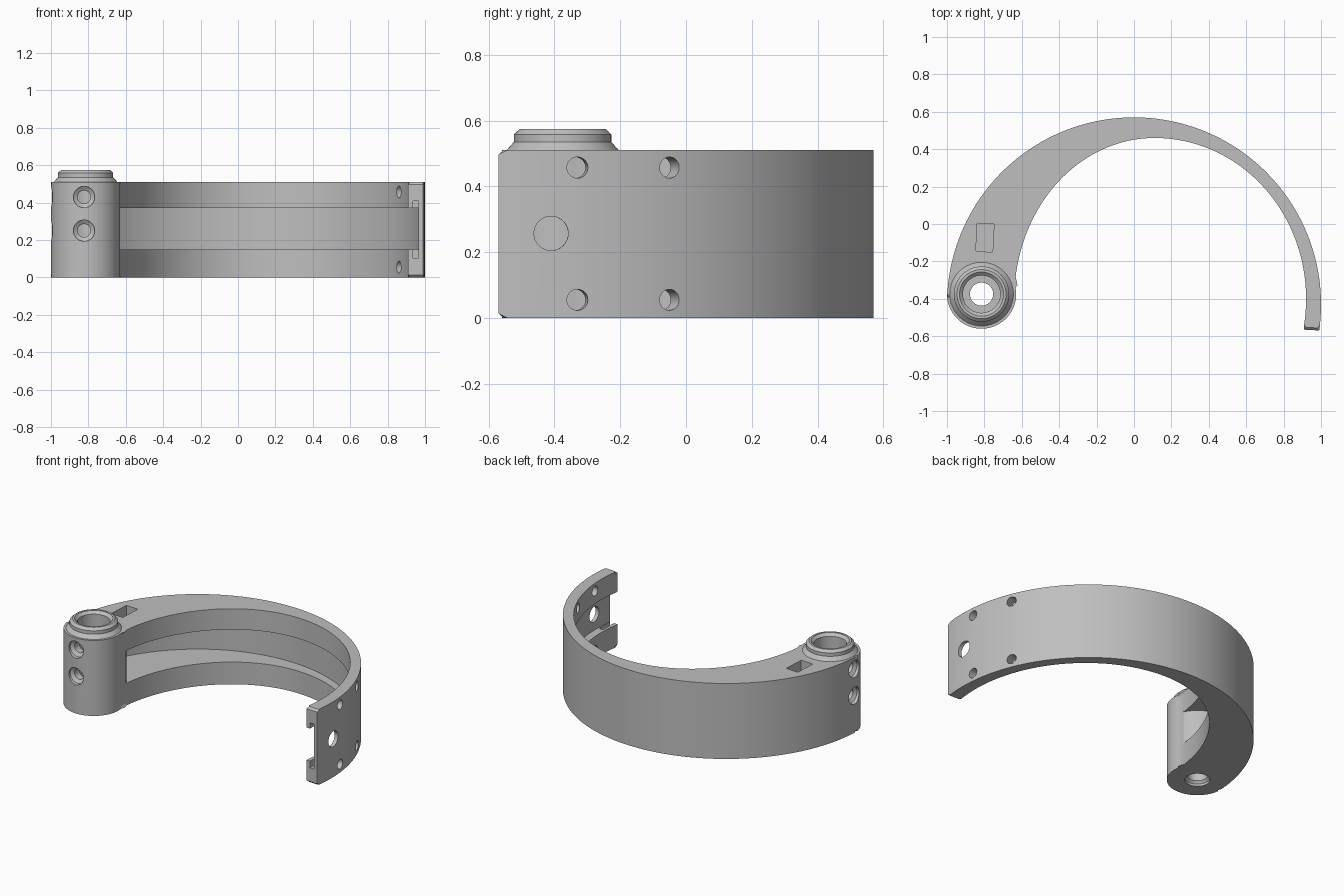
import bpy, bmesh, math
from mathutils import Vector

if "Cube" in bpy.data.objects:
    bpy.data.objects.remove(bpy.data.objects["Cube"])

HUB = (-0.815, -0.375)
HUB_R = 0.185
ARC_Y = -0.43          # centre of the outer arc
TOP = 0.51

grey = bpy.data.materials.new("plain grey")
grey.diffuse_color = (0.52, 0.52, 0.52, 1)
grey.use_nodes = True
grey.node_tree.nodes["Principled BSDF"].inputs["Base Color"].default_value = grey.diffuse_color


def make(name, bm):
    bmesh.ops.recalc_face_normals(bm, faces=bm.faces[:])
    me = bpy.data.meshes.new(name)
    bm.to_mesh(me)
    bm.free()
    me.materials.append(grey)
    ob = bpy.data.objects.new(name, me)
    bpy.context.collection.objects.link(ob)
    return ob


def lathe(name, profile, loc, axis=(0, 0, 1), n=48):
    """Closed solid of revolution from (radius, height) pairs."""
    bm = bmesh.new()
    rings = [[bm.verts.new((r * math.cos(2 * math.pi * i / n),
                            r * math.sin(2 * math.pi * i / n), h))
              for i in range(n)] for r, h in profile]
    for a, b in zip(rings, rings[1:]):
        for i in range(n):
            j = (i + 1) % n
            bm.faces.new((a[i], a[j], b[j], b[i]))
    bm.faces.new(rings[0])
    bm.faces.new(rings[-1])
    ob = make(name, bm)
    ob.rotation_mode = 'QUATERNION'
    ob.rotation_quaternion = Vector(axis).to_track_quat('Z', 'Y')
    ob.location = loc
    return ob


def box(name, lo, hi):
    bm = bmesh.new()
    bmesh.ops.create_cube(bm, size=1)
    for v in bm.verts:
        v.co = [(a + b) / 2 + c * (b - a) for a, b, c in zip(lo, hi, v.co)]
    return make(name, bm)


def boolean(target, other, op):
    m = target.modifiers.new(op, 'BOOLEAN')
    m.object, m.operation, m.solver = other, op, 'EXACT'
    bpy.context.view_layer.update()
    bpy.context.view_layer.objects.active = target
    bpy.ops.object.modifier_apply(modifier=m.name)
    bpy.data.objects.remove(other)


# Outline: outer arc, round hub, then the off-centre inner curve
pts = []
for i in range(121):
    a = math.radians(-8 + (176.8 + 8) * i / 120)
    pts.append((math.cos(a), ARC_Y + math.sin(a)))
for i in range(1, 49):
    a = math.radians(180 + 195 * i / 48)
    pts.append((HUB[0] + HUB_R * math.cos(a), HUB[1] + HUB_R * math.sin(a)))
for i in range(121):
    a = math.radians(180 - 191 * i / 120)
    rx = 0.75 if math.cos(a) < 0 else 0.81
    p = (0.11 + rx * math.cos(a), -0.40 + 0.86 * math.sin(a))
    if math.dist(p, HUB) > HUB_R + 0.008 and p[1] > -0.555:
        pts.append(p)
pts.append((0.908, -0.565))

# Curved body with chamfered rims
bm = bmesh.new()
low = [bm.verts.new((x, y, 0)) for x, y in pts]
high = [bm.verts.new((x, y, TOP)) for x, y in pts]
bm.faces.new(low[::-1])
bm.faces.new(high)
for i in range(len(pts)):
    j = (i + 1) % len(pts)
    bm.faces.new((low[i], low[j], high[j], high[i]))
rims = [e for e in bm.edges if abs(e.verts[0].co.z - e.verts[1].co.z) < 1e-6]
bmesh.ops.bevel(bm, geom=rims, offset=0.013, segments=1, affect='EDGES')
body = make("curved_arm_with_hub", bm)

# Raised collar on the hub
boolean(body, lathe("collar", [(0.15, 0.42), (0.172, 0.508), (0.148, 0.535), (0.148, 0.558),
                               (0.131, 0.574)], (*HUB, 0), n=64), 'UNION')

# Inner groove, stopping at the hub
groove = lathe("groove", [(0.975, 0.15), (0.975, 0.37)], (0, ARC_Y, 0), n=180)
boolean(groove, lathe("hub_guard", [(0.2, 0), (0.2, 0.6)], (*HUB, 0), n=64), 'DIFFERENCE')
boolean(body, groove, 'DIFFERENCE')

# Undercut at the free end
boolean(body, box("undercut", (0.935, -0.65, 0.105), (0.965, -0.45, 0.408)), 'DIFFERENCE')

# Stepped vertical bore
boolean(body, lathe("bore", [(0.118, 0.65), (0.118, 0.572), (0.1, 0.555), (0.1, 0.1), (0.062, 0.1),
                             (0.062, 0.03), (0.076, 0.015), (0.076, -0.05)], (*HUB, 0)), 'DIFFERENCE')

# Rectangular slot in the top plate
slot = box("slot", (-0.045, -0.075, 0.3), (0.045, 0.075, 0.6))
slot.location = (-0.797, -0.073, 0)
slot.rotation_euler.z = math.radians(-3)
boolean(body, slot, 'DIFFERENCE')

# Countersunk screw holes in the hub, two to the front and two to the left
for dx, dy in ((0, -1), (-1, 0)):
    for z in (0.25, 0.43):
        hole = lathe("hub_hole", [(0.035, 0.02), (0.035, 0.145), (0.057, 0.16), (0.057, 0.25)],
                     (HUB[0] - 0.008 * abs(dy), HUB[1], z), (dx, dy, 0), 32)
        boolean(body, hole, 'DIFFERENCE')

# Radial holes through the free arm: four small, one large
for y, z, r in [(y, z, 0.032) for y in (-0.33, -0.05) for z in (0.055, 0.457)] + [(-0.41, 0.257, 0.052)]:
    a = math.asin(y - ARC_Y)
    hole = lathe("arm_hole", [(r, 0.85), (r, 1.1)], (0, ARC_Y, z), (math.cos(a), math.sin(a), 0), 32)
    boolean(body, hole, 'DIFFERENCE')

bpy.ops.object.select_all(action='DESELECT')
body.select_set(True)
bpy.context.view_layer.objects.active = body
bpy.ops.object.shade_smooth_by_angle(angle=math.radians(25))
